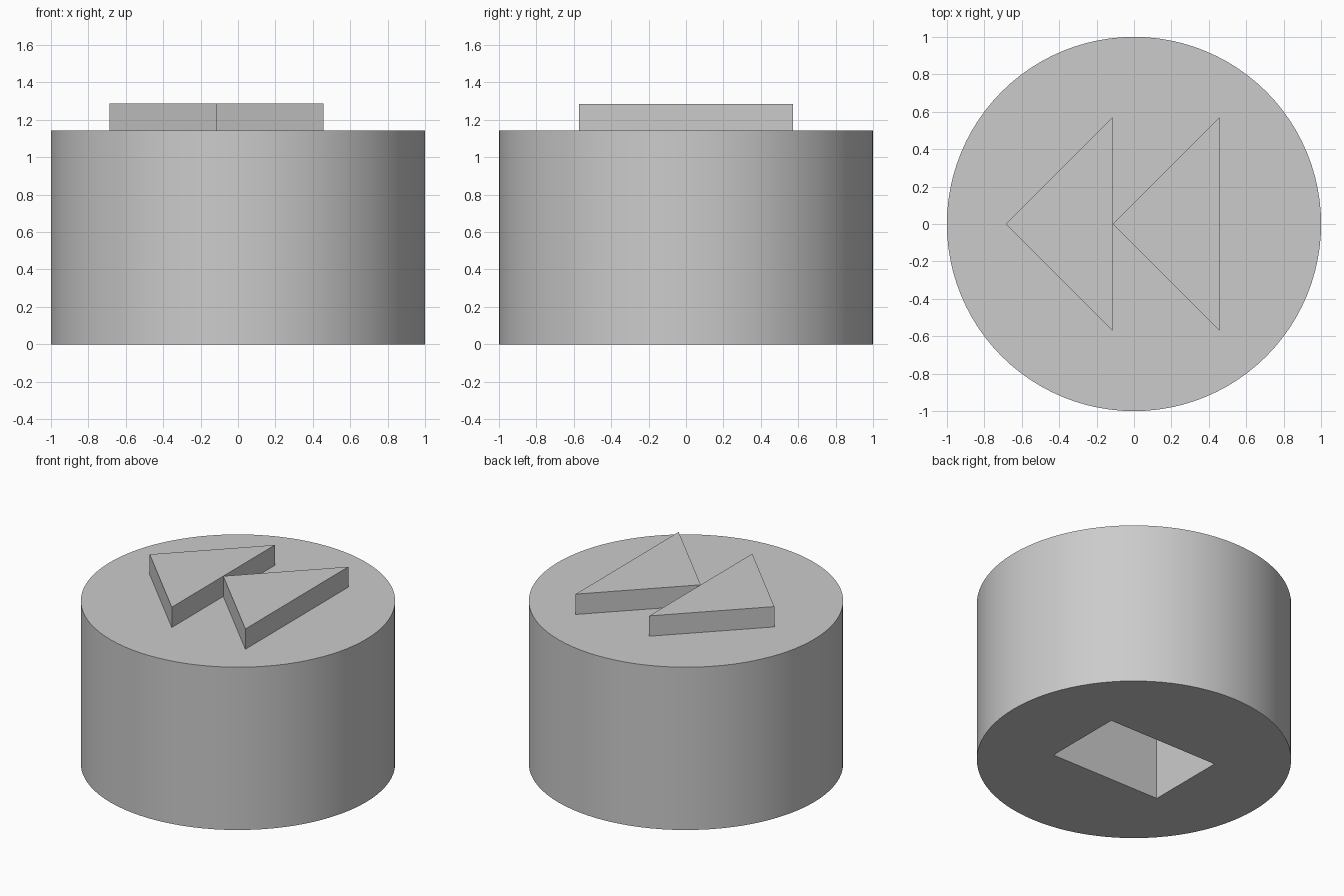
import bpy
import bmesh
import math

cube = bpy.data.objects.get("Cube")
if cube:
    bpy.data.objects.remove(cube, do_unlink=True)

U = 1 / 7                      # design unit: the knob is 14 units wide
BODY_H, ARROW_H, SOCKET_H = 8 * U, U, 5 * U

grey = bpy.data.materials.new("plain grey")
grey.use_nodes = True
colour = (0.6, 0.6, 0.6, 1)
grey.diffuse_color = colour
grey.node_tree.nodes["Principled BSDF"].inputs["Base Color"].default_value = colour


def prism(name, outline, z0, z1):
    """Extrude a flat outline from z0 to z1."""
    bm = bmesh.new()
    base = bm.faces.new([bm.verts.new((x, y, z0)) for x, y in outline])
    top = bmesh.ops.extrude_face_region(bm, geom=[base])["geom"]
    verts = [g for g in top if isinstance(g, bmesh.types.BMVert)]
    bmesh.ops.translate(bm, verts=verts, vec=(0, 0, z1 - z0))
    bmesh.ops.recalc_face_normals(bm, faces=bm.faces)
    mesh = bpy.data.meshes.new(name)
    bm.to_mesh(mesh)
    bm.free()
    mesh.materials.append(grey)
    obj = bpy.data.objects.new(name, mesh)
    bpy.context.collection.objects.link(obj)
    return obj


# Round body
N = 96
circle = [(math.cos(2 * math.pi * i / N), math.sin(2 * math.pi * i / N)) for i in range(N)]
body = prism("button_body", circle, 0, BODY_H)

# Rectangular socket in the underside
sx, sy = 3 * U, 2 * U
cutter = prism("socket_cutter", [(-sx, -sy), (sx, -sy), (sx, sy), (-sx, sy)], -U, SOCKET_H)
bpy.context.view_layer.objects.active = body
cut = body.modifiers.new("socket", "BOOLEAN")
cut.operation, cut.object, cut.solver = "DIFFERENCE", cutter, "EXACT"
bpy.ops.object.modifier_apply(modifier=cut.name)
bpy.data.objects.remove(cutter, do_unlink=True)

bpy.ops.object.select_all(action="DESELECT")
body.select_set(True)
bpy.ops.object.shade_smooth_by_angle(angle=math.radians(30))

# Two raised triangles pointing to -x, the tip of one touching the base of the other
A = 4 * U
for name, tip in (("rear_arrow", -4.8 * U), ("lead_arrow", -0.8 * U)):
    prism(name, [(tip, 0), (tip + A, -A), (tip + A, A)], BODY_H, BODY_H + ARROW_H)
